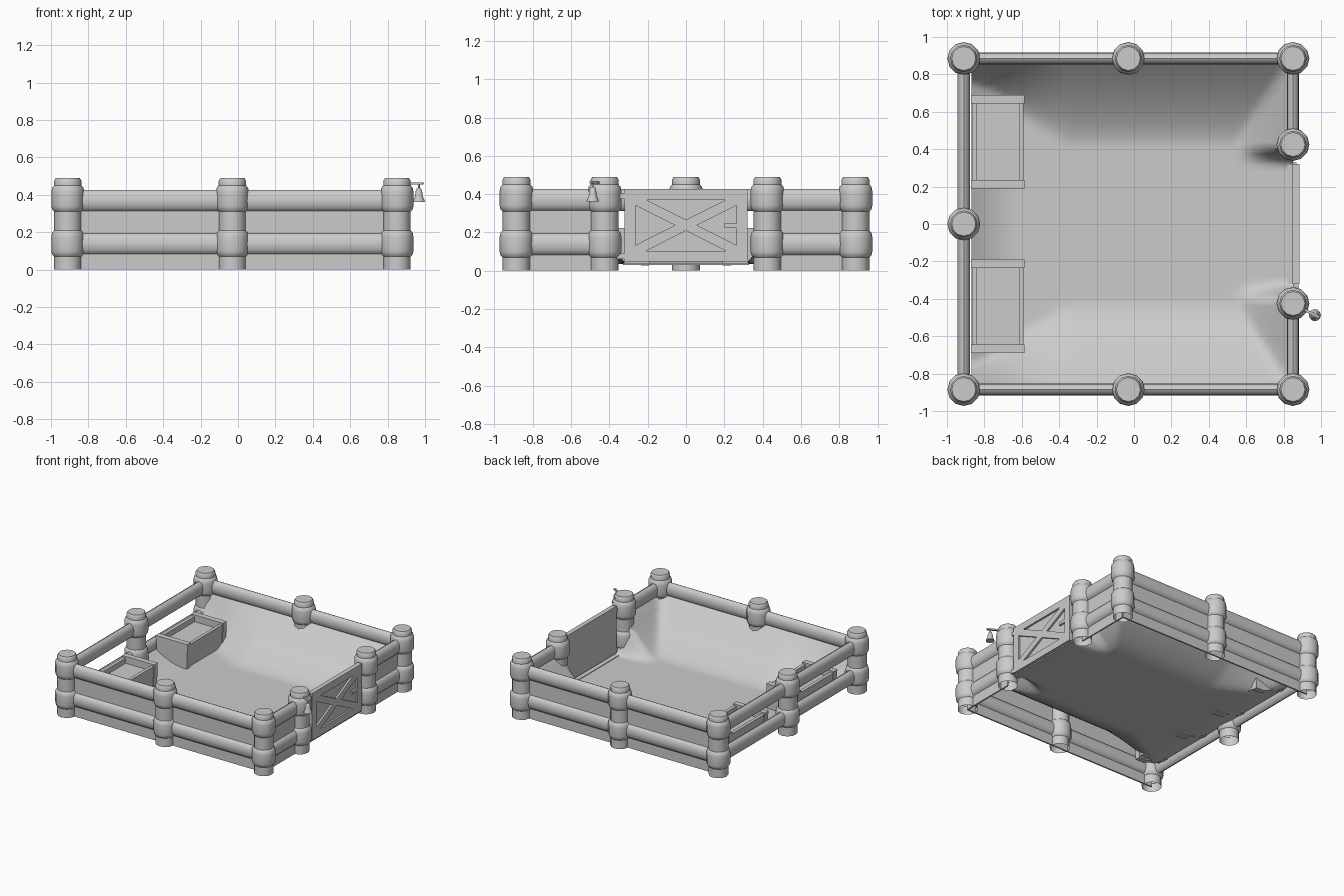
import bpy, bmesh, math
from mathutils import Vector

if "Cube" in bpy.data.objects:
    bpy.data.objects.remove(bpy.data.objects["Cube"])

grey = bpy.data.materials.new("plain_grey")
grey.use_nodes = True
COLOUR = (0.6, 0.6, 0.6, 1)
grey.diffuse_color = COLOUR
grey.node_tree.nodes["Principled BSDF"].inputs["Base Color"].default_value = COLOUR


def finish(name, bm, smooth=None):
    bmesh.ops.recalc_face_normals(bm, faces=bm.faces)
    mesh = bpy.data.meshes.new(name)
    bm.to_mesh(mesh)
    bm.free()
    mesh.materials.append(grey)
    obj = bpy.data.objects.new(name, mesh)
    bpy.context.collection.objects.link(obj)
    if smooth:
        bpy.ops.object.select_all(action="DESELECT")
        obj.select_set(True)
        bpy.context.view_layer.objects.active = obj
        bpy.ops.object.shade_smooth_by_angle(angle=math.radians(smooth))
    return obj


def add_box(bm, lo, hi):
    lo, hi = Vector(lo), Vector(hi)
    for v in bmesh.ops.create_cube(bm, size=1)["verts"]:
        v.co = (lo + hi) / 2 + v.co * (hi - lo)


def box(name, lo, hi):
    bm = bmesh.new()
    add_box(bm, lo, hi)
    return finish(name, bm)


def bridge(bm, low, high):
    for i in range(len(low)):
        j = (i + 1) % len(low)
        bm.faces.new((low[i], low[j], high[j], high[i]))


def add_prism(bm, outline, offset):
    low = [bm.verts.new(p) for p in outline]
    high = [bm.verts.new(Vector(p) + Vector(offset)) for p in outline]
    bm.faces.new(low)
    bm.faces.new(high)
    bridge(bm, low, high)


def lathe(name, profile, place, sides, smooth):
    bm = bmesh.new()
    rings = [[bm.verts.new((place[0] + r * math.cos(math.tau * i / sides),
                            place[1] + r * math.sin(math.tau * i / sides),
                            place[2] + z)) for i in range(sides)] for r, z in profile]
    for low, high in zip(rings, rings[1:]):
        bridge(bm, low, high)
    bm.faces.new(rings[-1])
    return finish(name, bm, smooth)


def rail(name, start, end, z, sides=12):
    # oval log lying between two posts
    start, end = Vector((*start, z)), Vector((*end, z))
    side = (end - start).normalized().cross(Vector((0, 0, 1)))
    bm = bmesh.new()
    ends = [[bm.verts.new(p + side * 0.033 * math.cos(math.tau * i / sides)
                          + Vector((0, 0, 0.058 * math.sin(math.tau * i / sides))))
             for i in range(sides)] for p in (start, end)]
    bridge(bm, *ends)
    return finish(name, bm, 50)


# Posts: round, with collars where the rails meet them
L, M, R, Y, G = -0.91, -0.03, 0.85, 0.885, 0.425
collar = [(0.073, 0), (0.084, 0.012), (0.088, 0.03), (0.088, 0.105), (0.084, 0.127), (0.073, 0.14)]
post = [(0.073, 0)]
for base in (0.07, 0.31):
    post += [(r, base + h) for r, h in collar]
post += [(0.073, 0.475), (0.064, 0.49)]
spots = [(x, y) for x in (L, M, R) for y in (-Y, Y)] + [(L, 0), (R, -G), (R, G)]
for x, y in spots:
    lathe("fence_post", post, (x, y, 0), 12, 35)

# Rails on every side, leaving the gate open
runs = [((L, -Y), (R, -Y)), ((L, Y), (R, Y)), ((L, -Y), (L, Y)),
        ((R, -Y), (R, -G)), ((R, G), (R, Y))]
for a, b in runs:
    for name, z in (("lower_rail", 0.138), ("upper_rail", 0.369)):
        rail(name, a, b, z)

# Boards behind the rails on the front, the back and beside the gate
T = 0.006
for s in (-1, 1):
    box("fence_board", (L, s * Y - T, 0), (R, s * Y + T, 0.38))
    lo, hi = sorted((s * G, s * Y))
    box("gate_side_board", (R - T, lo, 0), (R + T, hi, 0.38))


# Ground: a sheet heaped up against the boards, low along the open side
def ramp(t, power):
    return max(0, min(1, t)) ** power


def ground_height(x, y):
    start = 0.42 + 0.24 * ramp((-0.35 - x) / 0.4, 1)
    bank = ramp((abs(y) - start) / (0.875 - start), 1.5)
    beside = ramp((x - 0.54) / 0.3, 1.5) * ramp((abs(y) - 0.335) / 0.07, 1)
    left = 0.3 * ramp((-0.62 - x) / 0.25, 1.8)
    return 0.035 + 0.3 * max(bank, beside, left)


bm = bmesh.new()
bmesh.ops.create_grid(bm, x_segments=50, y_segments=56, size=1)
for v in bm.verts:
    x, y = -0.01 + v.co.x * 0.86, v.co.y * 0.875
    v.co = (x, y, ground_height(x, y))
finish("ground", bm, 60)

# Gate: board with a raised frame and crossed braces on the outside
X0, X1, X2 = 0.848, 0.870, 0.885
W, Z0, Z1 = 0.32, 0.047, 0.427
bm = bmesh.new()
add_box(bm, (X0, -W, Z0), (X1, W, Z1))
B = 0.057
add_box(bm, (X1, -W, Z0), (X2, W, Z0 + B))
add_box(bm, (X1, -W, Z1 - B), (X2, W, Z1))
for s in (-1, 1):
    lo, hi = sorted((s * W, s * (W - B)))
    add_box(bm, (X1, lo, Z0 + B), (X2, hi, Z1 - B))
    lo, hi = Z0 + B, Z1 - B
    w = W - B
    outline = [(X1, -s * w, lo), (X1, -s * (w - 0.055), lo), (X1, s * w, hi - 0.03),
               (X1, s * w, hi), (X1, s * (w - 0.055), hi), (X1, -s * w, lo + 0.03)]
    add_prism(bm, outline, (X2 - X1, 0, 0))
finish("gate", bm)
box("gate_latch", (X1, 0.2, 0.222), (X2, 0.264, 0.246))
box("gate_sill", (0.82, -0.33, 0.03), (0.87, 0.33, 0.04))
for z in (0.075, 0.39):
    box("gate_hinge", (0.85, -0.36, z - 0.015), (0.88, -W, z + 0.015))

# Troughs: two end planks carrying an open box with a sloping underside
TX, TOP = -0.728, 0.235
for s in (-1, 1):
    for y in (0.19, 0.645):
        bm = bmesh.new()
        outline = [(-0.143, TOP), (0.143, TOP), (0.135, 0.028), (0.06, 0.028), (-0.132, 0.11)]
        y0, y1 = sorted((s * y, s * (y + 0.045)))
        add_prism(bm, [(TX + x, y0, z) for x, z in outline], (0, y1 - y0, 0))
        finish("trough_end", bm)
    bm = bmesh.new()
    y0 = 0.23 if s > 0 else -0.65
    section = [(-0.138, 0.222), (-0.112, 0.222), (-0.112, 0.18), (0.112, 0.18),
               (0.112, 0.222), (0.138, 0.222), (0.13, 0.04), (0.06, 0.04), (-0.128, 0.12)]
    add_prism(bm, [(TX + x, y0, z) for x, z in section], (0, 0.42, 0))
    finish("trough_body", bm)

# Bell hanging from a bracket on the gate post
BX, BY = 0.967, -0.487
bell = [(0.0, 0.012), (0.026, 0.008), (0.032, 0), (0.03, 0.01), (0.021, 0.028), (0.018, 0.055),
        (0.013, 0.07), (0.005, 0.075), (0.005, 0.1)]
lathe("bell", bell, (BX, BY, 0.362), 12, 40)
bm = bmesh.new()
along = Vector((BX - R, BY + G, 0)).normalized()
across = Vector((-along.y, along.x, 0)) * 0.007
near, far = Vector((R, -G, 0.455)) + along * 0.06, Vector((BX, BY, 0.455)) + along * 0.025
add_prism(bm, [near - across, far - across, far + across, near + across], (0, 0, 0.012))
finish("bell_bracket", bm)
